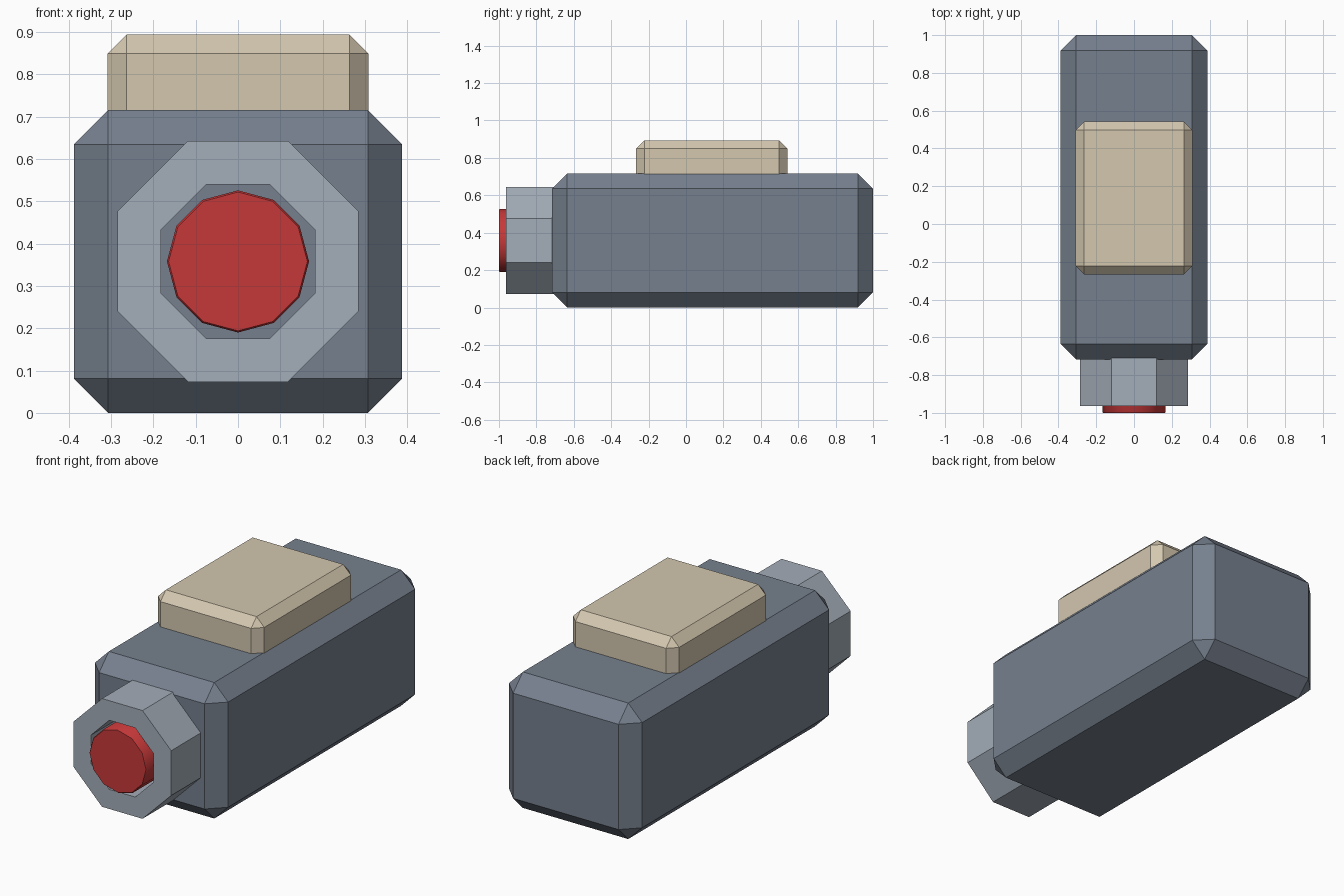
import bpy, bmesh, math

if "Cube" in bpy.data.objects:
    bpy.data.objects.remove(bpy.data.objects["Cube"])


def material(name, rgb):
    """Flat material from 0-255 display colour, stored as linear."""
    m = bpy.data.materials.new(name)
    lin = [((c / 255 + 0.055) / 1.055) ** 2.4 for c in rgb]
    m.diffuse_color = (*lin, 1)
    m.use_nodes = True
    m.node_tree.nodes["Principled BSDF"].inputs["Base Color"].default_value = m.diffuse_color
    return m


slate = material("slate grey", (118, 128, 142))
steel = material("light steel", (163, 173, 184))
tan = material("warm tan", (212, 199, 175))
red = material("lens red", (198, 56, 57))


def finish(name, bm, mat):
    bmesh.ops.recalc_face_normals(bm, faces=bm.faces)
    mesh = bpy.data.meshes.new(name)
    bm.to_mesh(mesh)
    bm.free()
    mesh.materials.append(mat)
    ob = bpy.data.objects.new(name, mesh)
    bpy.context.collection.objects.link(ob)
    return ob


def chamfered_box(name, lo, hi, bevel, mat):
    bm = bmesh.new()
    bmesh.ops.create_cube(bm, size=1)
    for v in bm.verts:
        v.co = [(a + b) / 2 + c * (b - a) for a, b, c in zip(lo, hi, v.co)]
    bmesh.ops.bevel(bm, geom=bm.edges[:], offset=bevel, segments=1,
                    profile=0.5, affect='EDGES')
    return finish(name, bm, mat)


def lathe(name, profile, sides, turn, mat, closed):
    """Sweep (radius, y) points round the y axis at the barrel height."""
    bm = bmesh.new()
    rings = []
    for r, y in profile:
        angles = [turn + 2 * math.pi * i / sides for i in range(sides)]
        rings.append([bm.verts.new((r * math.cos(a), y, AXIS_Z + r * math.sin(a)))
                      for a in angles])
    pairs = list(zip(rings, rings[1:]))
    if closed:
        pairs.append((rings[-1], rings[0]))
    else:
        bm.faces.new(rings[0])
        bm.faces.new(rings[-1])
    for p, q in pairs:
        for i in range(sides):
            j = (i + 1) % sides
            bm.faces.new((p[i], p[j], q[j], q[i]))
    return finish(name, bm, mat)


AXIS_Z = 0.358

# Main housing and raised top pad
chamfered_box("body", (-0.388, -0.717, 0), (0.388, 1.0, 0.716), 0.081, slate)
chamfered_box("top_pad", (-0.309, -0.268, 0.62), (0.309, 0.543, 0.894), 0.045, tan)

# Octagonal barrel ring, flat sides up, open through the middle
k = 1 / math.cos(math.pi / 8)
outer, inner = 0.285 * k, 0.182 * k
lathe("barrel_ring", [(outer, -0.708), (outer, -0.963), (inner, -0.963), (inner, -0.708)],
      8, math.pi / 8, steel, True)

# Red lens standing just proud of the ring
lens = lathe("lens", [(0.168, -0.708), (0.168, -0.995), (0.164, -1.0)],
             12, 0, red, False)
bpy.context.view_layer.objects.active = lens
lens.select_set(True)
bpy.ops.object.shade_smooth_by_angle(angle=math.radians(40))
